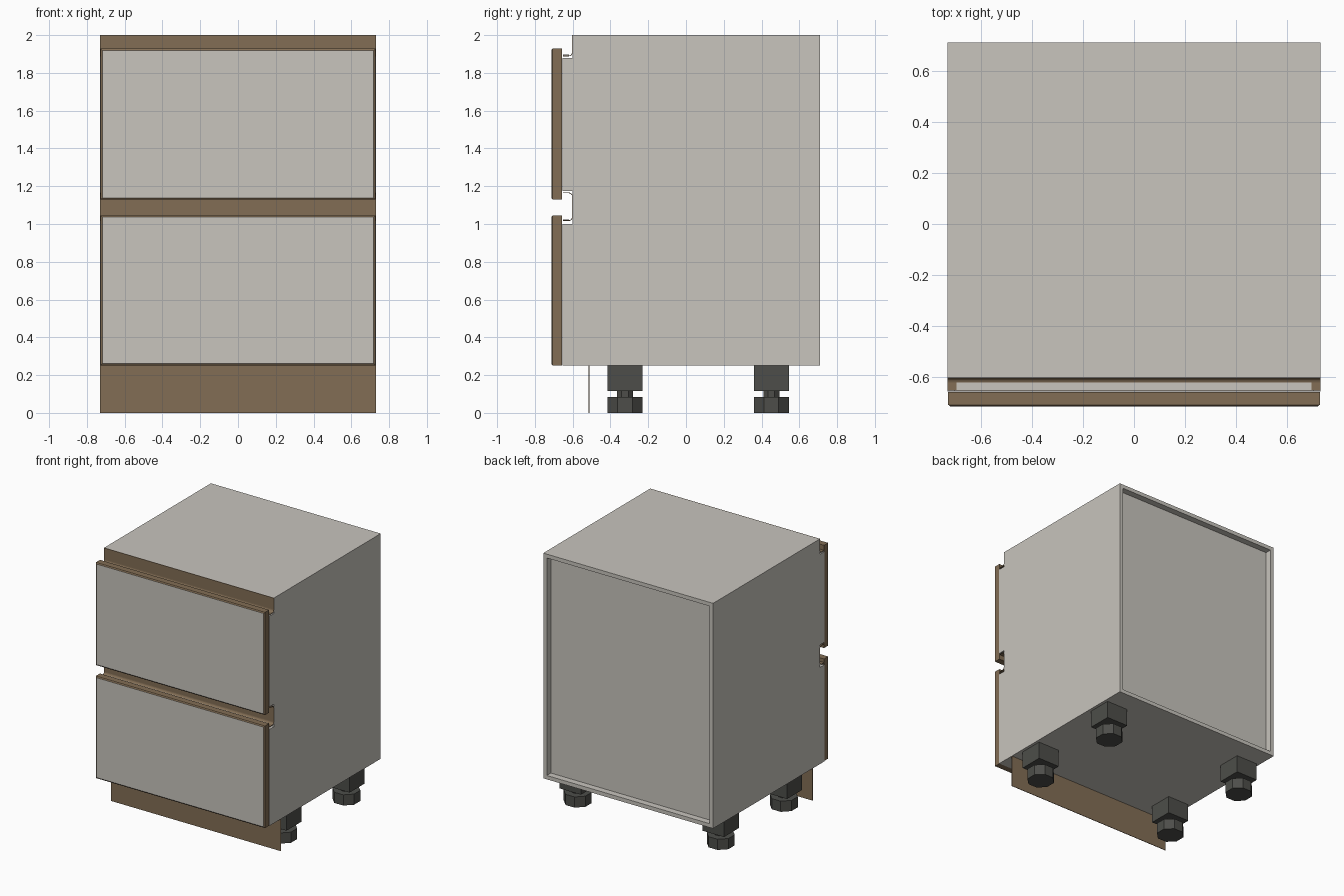
import bpy, bmesh, math

if "Cube" in bpy.data.objects:
    bpy.data.objects.remove(bpy.data.objects["Cube"])

def mat(name, rgb):
    m = bpy.data.materials.new(name)
    m.diffuse_color = (*rgb, 1)
    m.use_nodes = True
    m.node_tree.nodes["Principled BSDF"].inputs["Base Color"].default_value = m.diffuse_color
    return m

LIGHT = mat("warm light grey", (0.58, 0.555, 0.51))
BROWN = mat("bronze brown", (0.225, 0.155, 0.09))
DARK = mat("dark foot grey", (0.075, 0.076, 0.068))

def finish(name, bm, *mats):
    bmesh.ops.recalc_face_normals(bm, faces=bm.faces[:])
    me = bpy.data.meshes.new(name)
    bm.to_mesh(me)
    bm.free()
    for m in mats:
        me.materials.append(m)
    ob = bpy.data.objects.new(name, me)
    bpy.context.collection.objects.link(ob)
    return ob

def cube(bm, x0, x1, y0, y1, z0, z1):
    vs = bmesh.ops.create_cube(bm, size=1)["verts"]
    for v in vs:
        v.co = ((x0 + x1) / 2 + v.co.x * (x1 - x0),
                (y0 + y1) / 2 + v.co.y * (y1 - y0),
                (z0 + z1) / 2 + v.co.z * (z1 - z0))

def box(name, m, *b):
    bm = bmesh.new()
    cube(bm, *b)
    return finish(name, bm, m)

W = 0.73      # half width
T = 0.03      # panel thickness

# side panels, notched at the front for the handle channels
side = [(-.655, .25), (.71, .25), (.71, 1.97), (-.6, 1.97), (-.6, 1.88),
        (-.655, 1.88), (-.655, 1.175), (-.6, 1.175), (-.6, 1.0), (-.655, 1.0)]
for label, s in (("left", -1), ("right", 1)):
    bm = bmesh.new()
    f = bm.faces.new([bm.verts.new((s * W, y, z)) for y, z in side])
    r = bmesh.ops.extrude_face_region(bm, geom=[f])
    for v in r["geom"]:
        if isinstance(v, bmesh.types.BMVert):
            v.co.x -= s * T
    finish(label + "_side_panel", bm, LIGHT)

# top, bottom and recessed back panel
box("top_panel", LIGHT, -W, W, -.6, .71, 1.97, 2.0)
box("bottom_panel", LIGHT, -W + T, W - T, -.655, .71, .25, .25 + T)
box("back_panel", LIGHT, -W + T, W - T, .645, .66, .25 + T, 1.97)

# bent sheet handle channels
def arc(cy, cz, r, a0, a1, n=5):
    return [(cy + r * math.cos(math.radians(a0 + (a1 - a0) * i / n)),
             cz + r * math.sin(math.radians(a0 + (a1 - a0) * i / n))) for i in range(n + 1)]

def channel(name, path):
    bm = bmesh.new()
    rows = [[bm.verts.new((x, y, z)) for x in (-W, W)] for y, z in path]
    for a, b in zip(rows, rows[1:]):
        bm.faces.new((a[0], a[1], b[1], b[0]))
    ob = finish(name, bm, BROWN)
    sol = ob.modifiers.new("thickness", "SOLIDIFY")
    sol.thickness = 0.004
    sol.offset = 0

channel("top_handle_channel",
        [(-.652, 1.89)] + arc(-.621, 1.91, .02, 270, 360) + [(-.601, 2.0)])
channel("middle_handle_channel",
        [(-.652, 1.018)] + arc(-.621, 1.038, .02, 270, 360)
        + arc(-.621, 1.145, .02, 0, 90) + [(-.652, 1.165)])

# light strips lying in the channels
for label, z in (("top", 1.892), ("middle", 1.02)):
    box(label + "_channel_strip", LIGHT, -.695, .695, -.65, -.62, z, z + .005)

# drawers: chamfered brown front with light face, and an open box behind
for label, z0, z1 in (("lower", .252, 1.045), ("upper", 1.13, 1.928)):
    bm = bmesh.new()
    cube(bm, -.727, .727, -.713, -.657, z0, z1)
    face = min(bm.faces, key=lambda f: f.calc_center_median().y)
    bmesh.ops.inset_region(bm, faces=[face], thickness=.012, depth=0)
    for v in bm.verts:                      # pull the rim back into a chamfer
        if v.co.y < -.7 and abs(v.co.x) > .72:
            v.co.y += .006
    for f in bm.faces:
        c = f.calc_center_median()
        f.material_index = int(c.y < -.7 and abs(c.x) < .1 and z0 + .1 < c.z < z1 - .1)
    finish(label + "_drawer_front", bm, BROWN, LIGHT)

    bm = bmesh.new()
    a, b = z0 + .08, z1 - .3
    cube(bm, -.66, .66, -.65, .6, a, a + .02)
    cube(bm, -.66, .66, .58, .6, a + .02, b)
    cube(bm, -.66, .66, -.65, -.63, a + .02, b)
    for s in (-1, 1):
        cube(bm, *sorted((s * .64, s * .66)), -.63, .58, a + .02, b)
    finish(label + "_drawer_box", bm, LIGHT)

# plinth board
box("plinth", BROWN, -W, W, -.516, -.512, 0, .25)

# adjustable feet: square block, octagonal stem, octagonal pad
def octagon(bm, x, y, z0, z1, apothem):
    r = apothem / math.cos(math.pi / 8)
    vs = bmesh.ops.create_cone(bm, cap_ends=True, segments=8, radius1=r,
                               radius2=r, depth=z1 - z0)["verts"]
    c, s = math.cos(math.pi / 8), math.sin(math.pi / 8)
    # turn the flats to face along the axes
    flat = min(abs(v.co.x) for v in vs) < 1e-4
    for v in vs:
        px, py = v.co.x, v.co.y
        if flat:
            px, py = px * c - py * s, px * s + py * c
        v.co = (x + px, y + py, (z0 + z1) / 2 + v.co.z)

for yl, y in (("front", -.323), ("back", .452)):
    for xl, x in (("left", -.615), ("right", .615)):
        bm = bmesh.new()
        cube(bm, x - .093, x + .093, y - .093, y + .093, .115, .25)
        octagon(bm, x, y, .08, .12, .042)
        octagon(bm, x, y, 0, .083, .093)
        finish(f"{yl}_{xl}_foot", bm, DARK)
